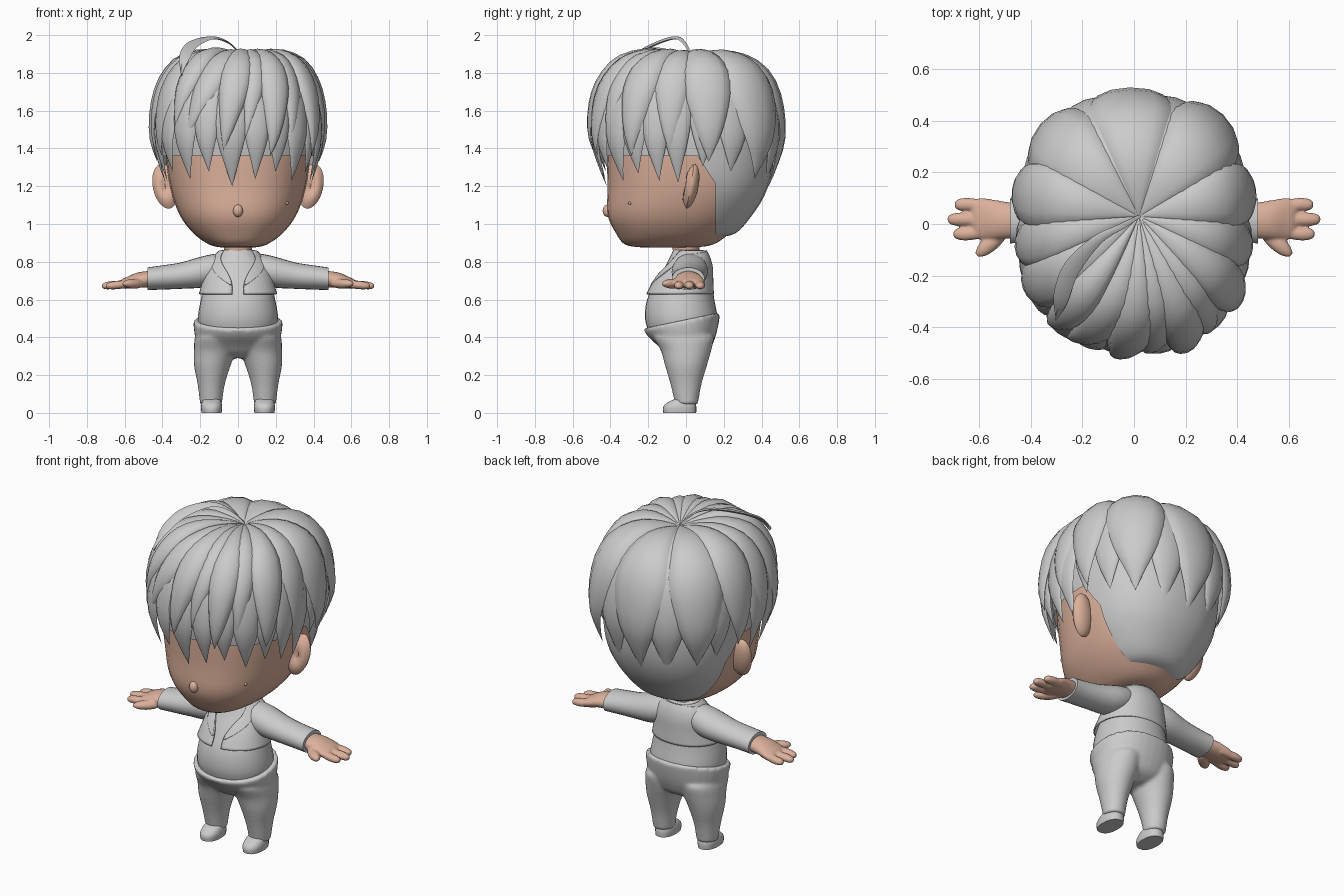
import bpy, bmesh
from math import sin, cos, pi, radians, hypot
from mathutils import Vector, Matrix

cube = bpy.data.objects.get("Cube")
if cube:
    bpy.data.objects.remove(cube, do_unlink=True)


def material(name, rgb):
    m = bpy.data.materials.new(name)
    m.use_nodes = True
    m.diffuse_color = (*rgb, 1)
    m.node_tree.nodes["Principled BSDF"].inputs["Base Color"].default_value = (*rgb, 1)
    return m


GREY = material("plain grey", (0.6, 0.6, 0.6))
SKIN = material("warm skin", (0.72, 0.44, 0.33))


def finish(name, bm, mat, mirror=False, thickness=0):
    bmesh.ops.remove_doubles(bm, verts=bm.verts, dist=0.0005)
    bmesh.ops.recalc_face_normals(bm, faces=bm.faces)
    mesh = bpy.data.meshes.new(name)
    bm.to_mesh(mesh)
    bm.free()
    mesh.materials.append(mat)
    ob = bpy.data.objects.new(name, mesh)
    bpy.context.collection.objects.link(ob)
    bpy.ops.object.select_all(action='DESELECT')
    ob.select_set(True)
    bpy.context.view_layer.objects.active = ob
    bpy.ops.object.shade_smooth_by_angle(angle=radians(50))
    if thickness:
        ob.modifiers.new("Thickness", 'SOLIDIFY').thickness = thickness
    if mirror:
        ob.modifiers.new("Mirror", 'MIRROR')
    return ob


def blend(ob, voxel, repeats):
    """Fuse overlapping volumes into one smooth surface."""
    remesh = ob.modifiers.new("Fuse", 'REMESH')
    remesh.mode = 'VOXEL'
    remesh.voxel_size = voxel
    remesh.use_smooth_shade = True
    soften = ob.modifiers.new("Soften", 'SMOOTH')
    soften.factor, soften.iterations = 0.5, repeats


def spline(keys, steps=4):
    """Smoothly interpolate a list of equal-length tuples."""
    out = []
    for i in range(len(keys) - 1):
        a, b = keys[max(i - 1, 0)], keys[i]
        c, d = keys[i + 1], keys[min(i + 2, len(keys) - 1)]
        for k in range(steps):
            t = k / steps
            out.append([q + t / 2 * (r - p + t * (2 * p - 5 * q + 4 * r - s + t * (3 * (q - r) + s - p)))
                        for p, q, r, s in zip(a, b, c, d)])
    return out + [list(keys[-1])]


def skin_rows(rows, closed=True, bm=None):
    bm = bm or bmesh.new()
    grid = [[bm.verts.new(p) for p in row] for row in rows]
    n = len(rows[0])
    for a, b in zip(grid, grid[1:]):
        for j in range(n if closed else n - 1):
            k = (j + 1) % n
            bm.faces.new((a[j], a[k], b[k], b[j]))
    if closed:
        bm.faces.new(grid[0])
        bm.faces.new(grid[-1])
    return bm


def loft(keys, axis='z', n=32, power=2.3, bm=None):
    """Keys: position, two centre values, two radii, optional arc start and end."""
    arc = len(keys[0]) > 5
    rows = []
    for key in spline(keys):
        pos, cu, cv, ru, rv = key[:5]
        row = []
        for j in range(n):
            a = radians(key[5] + (key[6] - key[5]) * j / (n - 1)) if arc else 2 * pi * j / n
            u, v = [r * abs(f) ** (2 / power) * (1 if f > 0 else -1)
                    for r, f in ((ru, cos(a)), (rv, sin(a)))]
            row.append((cu + u, cv + v, pos) if axis == 'z' else (pos, cu + u, cv + v))
        rows.append(row)
    return skin_rows(rows, not arc, bm)


def ellipsoid(centre, radii, rot=0, axis='Z', shape=None, bm=None):
    bm = bm or bmesh.new()
    verts = bmesh.ops.create_uvsphere(bm, u_segments=20, v_segments=14, radius=1)["verts"]
    if shape:
        for v in verts:
            shape(v.co)
    place = Matrix.Translation(centre) @ Matrix.Rotation(radians(rot), 4, axis) @ Matrix.Diagonal((*radii, 1))
    bmesh.ops.transform(bm, matrix=place, verts=verts)
    return bm


# Head, nose, mole and ears
finish("head", loft([(.875, 0, -.1, .08, .12), (.89, 0, -.09, .15, .23), (.95, 0, -.07, .235, .3),
                     (1.05, 0, -.04, .31, .375), (1.2, 0, 0, .36, .415), (1.4, 0, 0, .385, .42),
                     (1.6, 0, 0, .38, .41), (1.78, 0, 0, .3, .33), (1.84, 0, 0, .12, .15)]), SKIN)
finish("nose", ellipsoid((0, -.415, 1.07), (.026, .026, .033)), SKIN)
finish("mole", ellipsoid((.26, -.298, 1.11), (.008, .008, .008)), SKIN)


def dish(co):
    if co.y < 0:
        co.y = -.65 * sin(pi * min(1, hypot(co.x, co.z)))
    co.y += .45 * co.z


finish("ear", ellipsoid((.385, .022, 1.2), (.066, .045, .12), 12, 'Y', dish), SKIN, True)

# Close-cropped hair under the locks, trimmed around the face and ears
SCALP = [(.93, 0, .08, .13, .1), (.95, 0, .06, .2, .2), (1.02, 0, .03, .28, .3), (1.15, 0, .03, .36, .385),
         (1.3, 0, .02, .4, .44), (1.5, 0, .01, .41, .45), (1.7, 0, .01, .37, .41), (1.82, 0, .01, .25, .27),
         (1.86, 0, .01, .1, .1)]
for name, point, normal in (("nape_hair", (0, .155, 1.1), (0, 1, 0)), ("temple_hair", (0, .1, 1.3), (0, .84, .54)),
                            ("crown_hair", (0, 0, 1.36), (0, 0, 1))):
    bm = loft(SCALP)
    bmesh.ops.bisect_plane(bm, geom=bm.verts[:] + bm.edges[:] + bm.faces[:], plane_co=point,
                           plane_no=Vector(normal), clear_inner=True)
    finish(name, bm, GREY)

# Leaf-shaped locks running from the crown over this side profile (radius, height)
PROFILE = spline([(0, 1.89), (.2, 1.905), (.45, 1.9), (.7, 1.84), (.88, 1.73), (.97, 1.6),
                  (1, 1.45), (.95, 1.32), (.87, 1.18), (.77, 1.04)], 6)
CENTRE = Vector((0, 0, 1.4))


def lock(name, angle, half, tip, sweep=0, layer=0.0, thick=.05, taper=1.3, rows=16, n=12):
    end = next(i for i in range(14, len(PROFILE)) if PROFILE[i][1] <= tip)
    start = PROFILE[end - 1][1]
    end += (start - tip) / (start - PROFILE[end][1]) - 1
    mesh_rows = []
    for i in range(rows + 1):
        f = i / rows
        x = min(f * end, end - .001)
        k = int(x)
        r, z = [a + (b - a) * (x - k) for a, b in zip(PROFILE[k], PROFILE[k + 1])]
        width = half * (1 - max(0, (f - .5) / .5) ** taper)
        bulge = thick * min(1, 2.2 * f) * (1 - f ** 4)
        row = []
        for j in range(n):
            a = 2 * pi * j / n
            phi = radians(angle + sweep * f * f + width * cos(a))
            # The plan is a slightly squared oval
            square = r / (abs(cos(phi)) ** 2.4 + abs(sin(phi)) ** 2.4) ** (1 / 2.4)
            p = Vector((.455 * square * cos(phi) + .02 * (1 - r), .505 * square * sin(phi) + .03 * (1 - r), z))
            lift = bulge * sin(a) * (1 if sin(a) > 0 else .3) + layer * min(1, 2 * f) - .012
            row.append(CENTRE + (p - CENTRE) * (1 + lift / .5))
        mesh_rows.append(row)
    finish(name, skin_rows(mesh_rows), GREY)


UPPER = [(92, 25, 1.19, 0), (48, 23, 1.24, 0), (136, 23, 1.24, 0), (14, 18, 1.33, 0), (-10, 15, 1.38, 0),
         (166, 18, 1.33, 0), (190, 15, 1.37, 0), (-30, 14, 1.36, -4), (-47, 12, 1.45, -6), (-60, 13, 1.36, -8),
         (-73, 12, 1.46, -12), (-88, 14, 1.39, -12), (-102, 15, 1.46, -24), (-126, 13, 1.52, -8),
         (-147, 16, 1.36, -8)]
for i, (angle, half, tip, sweep) in enumerate(UPPER):
    lock(f"upper_lock_{i + 1}", angle, half, tip, sweep, .012 * (i % 2))
LOWER = [(70, 17, 1.19), (114, 17, 1.19), (30, 14, 1.27), (150, 14, 1.27), (11, 12, 1.3), (169, 12, 1.3),
         (-6, 11, 1.21), (-19, 11, 1.22), (-33, 12, 1.26), (-47, 12, 1.22), (-62, 12, 1.27), (-77, 12, 1.23),
         (-95, 14, 1.19), (-112, 12, 1.27), (-128, 12, 1.23), (-145, 12, 1.27), (-160, 11, 1.22), (-174, 11, 1.21)]
for i, (angle, half, tip) in enumerate(LOWER):
    lock(f"lower_lock_{i + 1}", angle, half, tip, 0, -.01, .035, 1.8)

# Loose curl arching off the crown
side = Vector((.75, -.55, -.3))
rows = []
for x, y, z, w in spline([(.02, .03, 1.89, .008), (-.05, -.01, 1.96, .014), (-.14, -.06, 1.986, .022),
                          (-.24, -.17, 1.95, .036), (-.285, -.29, 1.88, .034), (-.3, -.37, 1.79, .002)]):
    p, up = Vector((x, y, z)), Vector((-.004, -.004, .008))
    rows.append([p + side * w, p + up, p - side * w, p - up])
finish("crown_curl", skin_rows(rows), GREY)

# Neck, shirt and open jacket
finish("neck", loft([(.78, 0, .01, .078, .072), (.86, 0, 0, .074, .07), (.92, 0, 0, .08, .078)], power=2), SKIN)
finish("shirt", loft([(.42, 0, -.02, .2, .175), (.5, 0, -.025, .212, .192), (.6, 0, -.028, .197, .178),
                      (.7, 0, -.01, .172, .148), (.78, 0, .01, .15, .118), (.83, 0, .015, .115, .097),
                      (.862, 0, .012, .087, .08)], power=2.1), GREY)
JACKET = [(.63, 0, -.032, .207, .18, -82, 262), (.7, 0, -.015, .188, .16, -80, 260),
          (.77, 0, .01, .17, .132, -66, 246), (.82, 0, .022, .142, .108, -50, 230),
          (.855, 0, .025, .1, .088, -40, 220)]
finish("jacket", loft(JACKET, n=48, power=2.1), GREY, thickness=.008)
LAPEL = [(.68, 0, -.02, .198, .17, -81, -78), (.74, 0, 0, .183, .15, -74, -50),
         (.79, 0, .015, .163, .126, -60, -32), (.83, 0, .022, .134, .106, -48, -25),
         (.86, 0, .025, .1, .09, -40, 90)]
finish("lapel", loft(LAPEL, n=12, power=2.1), GREY, True, .005)

# Sleeves, and hands fused from palm, fingers and thumb
finish("sleeve", loft([(.04, .024, .785, .06, .055), (.1, .022, .768, .086, .076), (.18, .02, .748, .096, .083),
                       (.3, .016, .727, .086, .07), (.4, .013, .717, .084, .064), (.48, .012, .71, .087, .06)],
                      'x', 24, 2), GREY, True)
bm = loft([(.45, .012, .709, .066, .044), (.53, .016, .703, .076, .041), (.59, .02, .688, .081, .031),
           (.615, .02, .682, .074, .024), (.63, .02, .678, .058, .013)], 'x', 20, 2)
for y, tip in ((.075, .694), (.018, .721), (-.038, .699)):
    loft([(.55, y * .8 + .004, .685, .023, .019), (tip - .06, y, .677, .026, .022), (tip - .02, y, .673, .023, .019),
          (tip - .004, y, .672, .014, .012), (tip, y, .672, .002, .002)], 'x', 14, 2, bm)
ellipsoid((.55, -.07, .684), (.08, .032, .026), -42, bm=bm)
blend(finish("hand", bm, SKIN, True), .006, 4)

# Trousers fused from hips and legs, with a waist that rises to the back
bm = loft([(.29, 0, 0, .06, .06), (.32, 0, 0, .16, .115), (.37, 0, -.005, .214, .152), (.42, 0, -.014, .23, .18),
           (.47, 0, -.02, .236, .198), (.494, 0, -.022, .236, .202)], power=2.15)
for v in bm.verts:
    v.co.z += .21 * v.co.y * max(0, min(1, (v.co.z - .34) / .14))
for s in (1, -1):
    loft([(.045, s * .143, .003, .058, .06), (.15, s * .142, 0, .072, .082), (.25, s * .136, 0, .097, .111),
          (.33, s * .122, 0, .112, .134), (.4, s * .116, -.012, .112, .16), (.42, s * .11, -.015, .09, .14)],
         'z', 24, 2, bm)
blend(finish("trousers", bm, GREY), .01, 6)

# Shoes
finish("shoe", loft([(0, .14, -.033, .053, .087), (.03, .14, -.033, .056, .088), (.055, .14, -.024, .052, .074),
                     (.078, .14, .002, .046, .05)], n=24), GREY, True)
